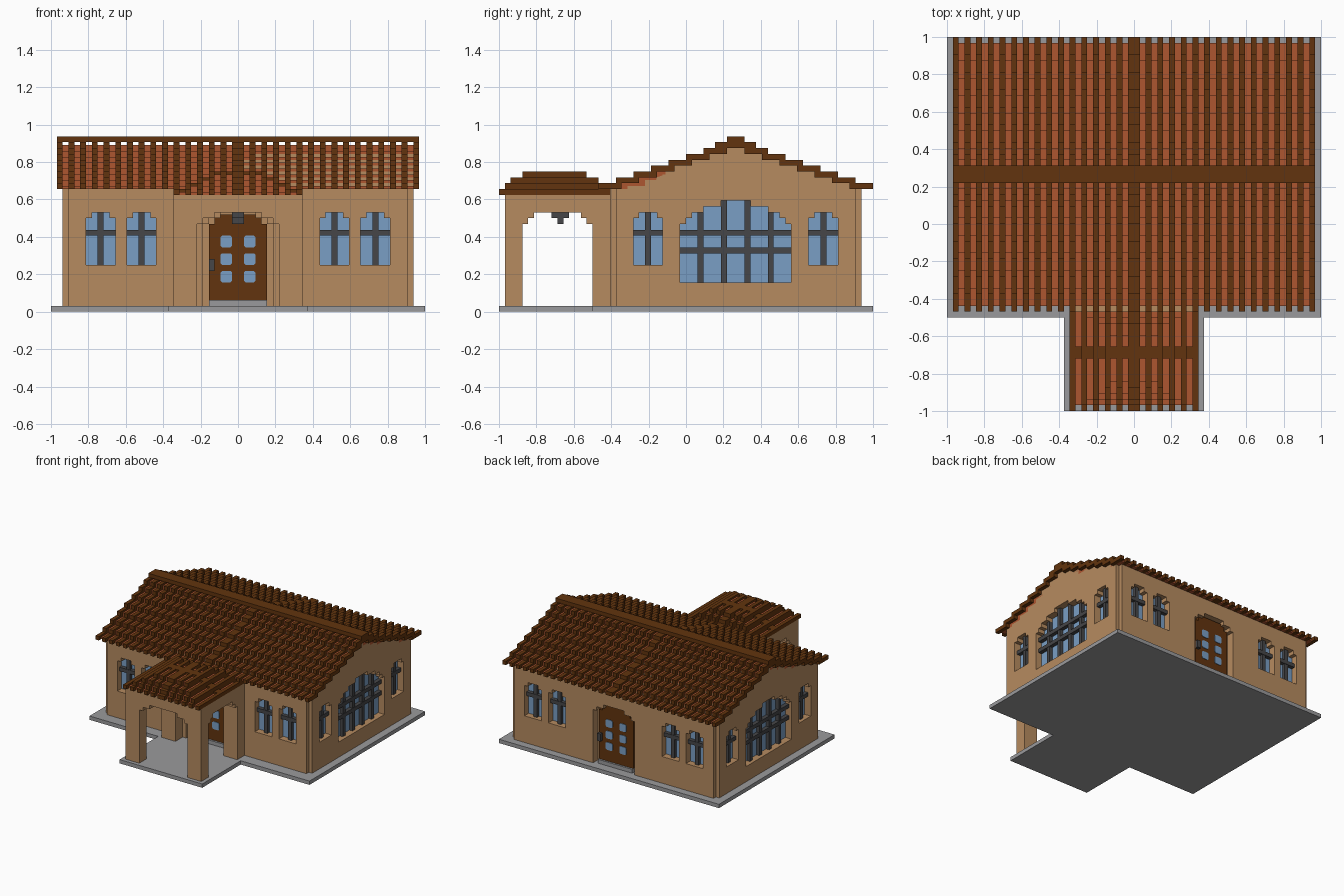
import bpy, bmesh, math
from mathutils import Matrix, Vector

if "Cube" in bpy.data.objects:
    bpy.data.objects.remove(bpy.data.objects["Cube"])

S = 1 / 32  # one building block
I = Matrix.Identity(4)


def material(name, rgb):
    col = [((c / 255 + 0.055) / 1.055) ** 2.4 for c in rgb] + [1.0]
    m = bpy.data.materials.new(name)
    m.use_nodes = True
    m.diffuse_color = col
    m.node_tree.nodes["Principled BSDF"].inputs["Base Color"].default_value = col
    return m


WALL = material("tan_stucco", (182, 139, 96))
BROWN = material("dark_brown", (98, 52, 14))
TILE = material("terracotta", (174, 86, 48))
GREY = material("concrete_grey", (154, 154, 156))
DARK = material("dark_iron", (70, 70, 72))
GLASS = material("blue_glass", (122, 159, 197))


def build(name, mat, prisms):
    """Join prisms (outline in x/z, depth range in y, transform) into one object."""
    bm = bmesh.new()
    for pts, d0, d1, mtx in prisms:
        rings = [[bm.verts.new(mtx @ Vector((x, d, z)) * S) for x, z in pts] for d in (d0, d1)]
        bm.faces.new(rings[0])
        bm.faces.new(rings[1][::-1])
        for i in range(len(pts)):
            j = (i + 1) % len(pts)
            bm.faces.new((rings[0][j], rings[0][i], rings[1][i], rings[1][j]))
    bmesh.ops.recalc_face_normals(bm, faces=bm.faces)
    me = bpy.data.meshes.new(name)
    bm.to_mesh(me)
    bm.free()
    me.materials.append(mat)
    ob = bpy.data.objects.new(name, me)
    bpy.context.scene.collection.objects.link(ob)
    return ob


def box(x0, x1, y0, y1, z0, z1, mtx=I):
    return ([(x0, z0), (x1, z0), (x1, z1), (x0, z1)], y0, y1, mtx)


def arch(steps, z0, u=0):
    """Stepped symmetric outline from (half width, top) pairs, widest first."""
    side, z = [], z0
    for hw, top in steps:
        side += [(hw, z), (hw, top)]
        z = top
    return [(u + x, z) for x, z in side] + [(u - x, z) for x, z in reversed(side)]


def carve(ob, cutter):
    mod = ob.modifiers.new("carve", 'BOOLEAN')
    mod.operation, mod.solver, mod.object = 'DIFFERENCE', 'EXACT', cutter
    cutter.hide_render = True
    bpy.context.view_layer.update()
    dg = bpy.context.evaluated_depsgraph_get()
    me = bpy.data.meshes.new_from_object(ob.evaluated_get(dg))
    ob.modifiers.clear()
    ob.data = me
    bpy.data.objects.remove(cutter)


# Each facade: x runs right as seen from outside, y runs inward
def facade(x, y, deg):
    return Matrix.Translation((x, y, 0)) @ Matrix.Rotation(math.radians(deg), 4, 'Z')


ends = [facade(0, -13, 0), facade(0, 30, 180)]
gables = [facade(30, 8.5, 90), facade(-30, 8.5, -90)]

SMALL = ([(2.5, 16), (1.5, 17)], 8, [0], [13])
BIG = ([(9.5, 15), (8.5, 16), (7.5, 17), (5.5, 18), (2.5, 19)], 5, [-6, -2, 2, 6], [10, 13])
windows = [(m, u, SMALL) for m in ends for u in (-23.5, -16.5, 16.5, 23.5)]
windows += [(m, u, SMALL) for m in gables for u in (-15, 15)]
windows += [(m, 0, BIG) for m in gables]

# Foundation slab
T = [(-32, -16), (-12, -16), (-12, -32), (12, -32), (12, -16), (32, -16), (32, 32), (-32, 32)]
flat = Matrix(((1, 0, 0, 0), (0, 0, 1, 0), (0, 1, 0, 0), (0, 0, 0, 1)))
build("foundation", GREY, [(T, 0, 1, flat)])

# House body with stepped gables, recessed windows and doors, notched corners
steps = [(21.5, 21)] + [(19.5 - 3 * i, 22 + i) for i in range(7)]
body = build("house_walls", WALL, [(arch(steps, 1), -30, 30, facade(0, 8.5, 90))])
holes = [(arch(w[0], w[1], u), -1, 2, m) for m, u, w in windows]
holes += [(arch([(6, 15), (5, 16), (3, 17)], 0), -1, 2, m) for m in ends]
holes += [box(a, a + 2, b, b + 2, 0, 22) for a in (-31, 29) for b in (-14, 29)]
carve(body, build("wall_cutter", WALL, holes))

# Window glass and bars
glass, bars = [], []
for m, u, (st, z0, vert, horiz) in windows:
    glass.append((arch(st, z0, u), 1.8, 2.05, m))
    for v in vert:
        top = max(z for hw, z in st if hw >= abs(v) + 0.5)
        bars.append(box(u + v - 0.5, u + v + 0.5, 0.9, 2, z0, top, m))
    for z in horiz:
        bars.append(box(u - st[0][0], u + st[0][0], 0.8, 2, z, z + 1, m))
build("window_glass", GLASS, glass)
build("window_bars", DARK, bars)

# Doors with sill, panes and handle
leaf, sill, panes, handles = [], [], [], []
for m in ends:
    leaf.append((arch([(5, 15), (4, 16), (3, 16.6)], 2), 1, 2.1, m))
    sill.append(box(-5, 5, 0.5, 2.1, 1, 2, m))
    handles.append(box(-5, -4, 0.2, 1, 7, 9, m))
    for u in (-2, 2):
        for z in (6, 9, 12):
            octagon = [(u + a, z + b) for a, b in ((-1, -.7), (-.7, -1), (.7, -1), (1, -.7),
                                                   (1, .7), (.7, 1), (-.7, 1), (-1, .7))]
            panes.append((octagon, 0.85, 1.05, m))
build("doors", BROWN, leaf)
build("door_sills", GREY, sill)
build("door_panes", GLASS, panes)
build("door_handles", DARK, handles)

# Porch: block carved by two crossing arched tunnels
porch = build("porch_walls", WALL, [box(-11, 11, -31, -13, 1, 20)])
carve(porch, build("porch_cutter_front", WALL, [(arch([(7, 15), (6, 16), (4, 17)], 0), -33, -12, I)]))
carve(porch, build("porch_cutter_side", WALL,
                   [(arch([(6, 15), (5, 16), (4, 17)], 0), -13, 13, facade(0, -22, 90))]))
build("porch_lantern", DARK, [box(-1, 1, -23, -20, 16, 17), box(-1, 1, -22, -21, 15, 16)])


def columns(hw, parity):
    """Mirrored one-block columns; even ones carry raised tiles."""
    return [x for i in range(parity, hw, 2) for x in (i, -i - 1)]


# Main roof: overlapping stepped rows on both slopes
caps, field = [box(-31, 31, 7, 10, 29, 30)], []
for k in range(8):
    y0, y1, z = 28 - 3 * k, 32 - 3 * k, 21 + k
    if k == 7:
        y0, y1 = 8.5, 12
    for flip in (False, True):
        def row(a, b):
            return (17 - b, 17 - a) if flip else (a, b)
        for x in columns(31, 0):
            caps.append(box(x, x + 1, *row(y0, y1), z, z + 1))
        for x in columns(31, 1):
            field.append(box(x, x + 1, *row(y0 - 1, y1 - 1), max(21, z - 0.5), z + 0.5))
build("roof_raised_tiles", BROWN, caps)
build("roof_field_tiles", TILE, field)

# Porch roof: stepped hip with a cross of ridge tiles
caps, field = [], []
for hw, y0, y1, z in ((11, -32, -13, 20), (9, -31, -14, 21), (7, -30, -15, 22), (5, -28, -17, 23)):
    caps.append(box(-hw, hw, -23, -21, z, z + 1))
    for x in columns(hw, 0):
        caps.append(box(x, x + 1, y0, y1, z, z + 1))
    for x in columns(hw, 1):
        field.append(box(x, x + 1, y0 + 1, y1 - 2, max(20, z - 0.5), z + 0.5))
build("porch_raised_tiles", BROWN, caps)
build("porch_field_tiles", TILE, field)
